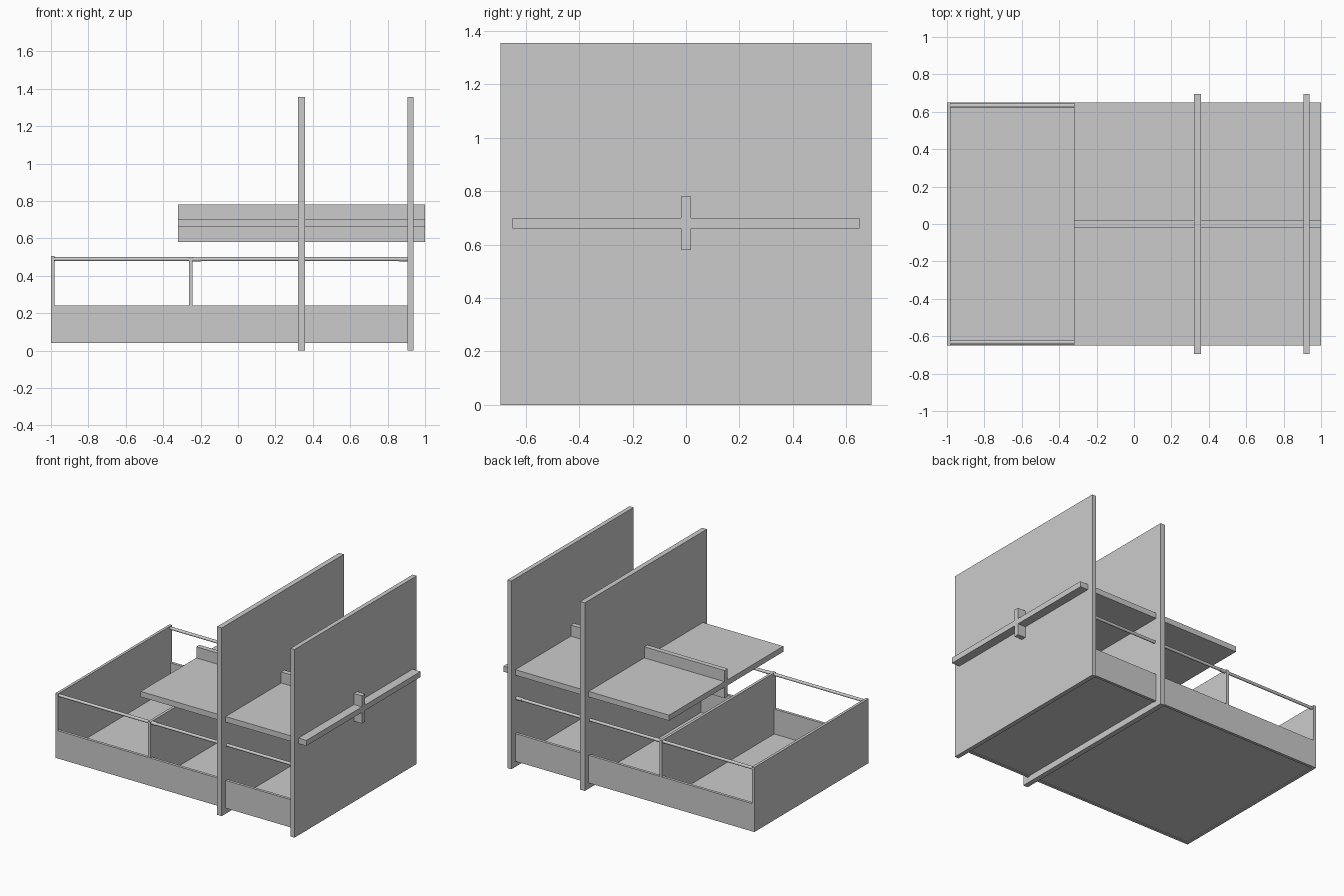
import bpy, math

if "Cube" in bpy.data.objects:
    bpy.data.objects.remove(bpy.data.objects["Cube"])


def box(name, x0, x1, y0, y1, z0, z1):
    """Axis-aligned board given by its limits."""
    bpy.ops.mesh.primitive_cube_add(
        size=1, location=((x0 + x1) / 2, (y0 + y1) / 2, (z0 + z1) / 2))
    ob = bpy.context.object
    ob.name = name
    ob.scale = (x1 - x0, y1 - y0, z1 - z0)
    bpy.ops.object.transform_apply(location=False, rotation=False, scale=True)
    return ob


def rod(name, x0, x1, y, z, r):
    """Round bar lying along x."""
    bpy.ops.mesh.primitive_cylinder_add(
        vertices=24, radius=r, depth=x1 - x0,
        location=((x0 + x1) / 2, y, z), rotation=(0, math.pi / 2, 0))
    ob = bpy.context.object
    ob.name = name
    bpy.ops.object.shade_smooth_by_angle()
    return ob


# Tall upright panels
box("inner_upright_panel", 0.32, 0.357, -0.695, 0.695, 0, 1.355)
box("outer_upright_panel", 0.905, 0.937, -0.695, 0.695, 0, 1.355)

# Upper shelf with its central spine
box("upper_shelf", -0.32, 1.0, -0.65, 0.65, 0.66, 0.70)
box("shelf_spine", -0.32, 1.0, -0.018, 0.018, 0.58, 0.78)

# Lower tray: floor, end board, divider
box("tray_floor", -0.98, 0.905, -0.63, 0.63, 0.045, 0.06)
box("tray_end_board", -1.0, -0.98, -0.65, 0.65, 0.04, 0.505)
box("tray_divider", -0.262, -0.242, -0.648, 0.648, 0.05, 0.50)

# Tray side boards, guard rails and rail sleeves on both sides
for side, s in (("front", -1), ("back", 1)):
    ya, yb = sorted((s * 0.63, s * 0.65))
    box(side + "_side_board", -0.98, 0.905, ya, yb, 0.04, 0.24)
    rod(side + "_guard_rail", -0.98, 0.905, s * 0.633, 0.489, 0.0105)
    for i, x in enumerate((-0.242, 0.862)):
        rod(f"{side}_rail_sleeve_{i}", x, x + 0.043, s * 0.633, 0.489, 0.0125)
